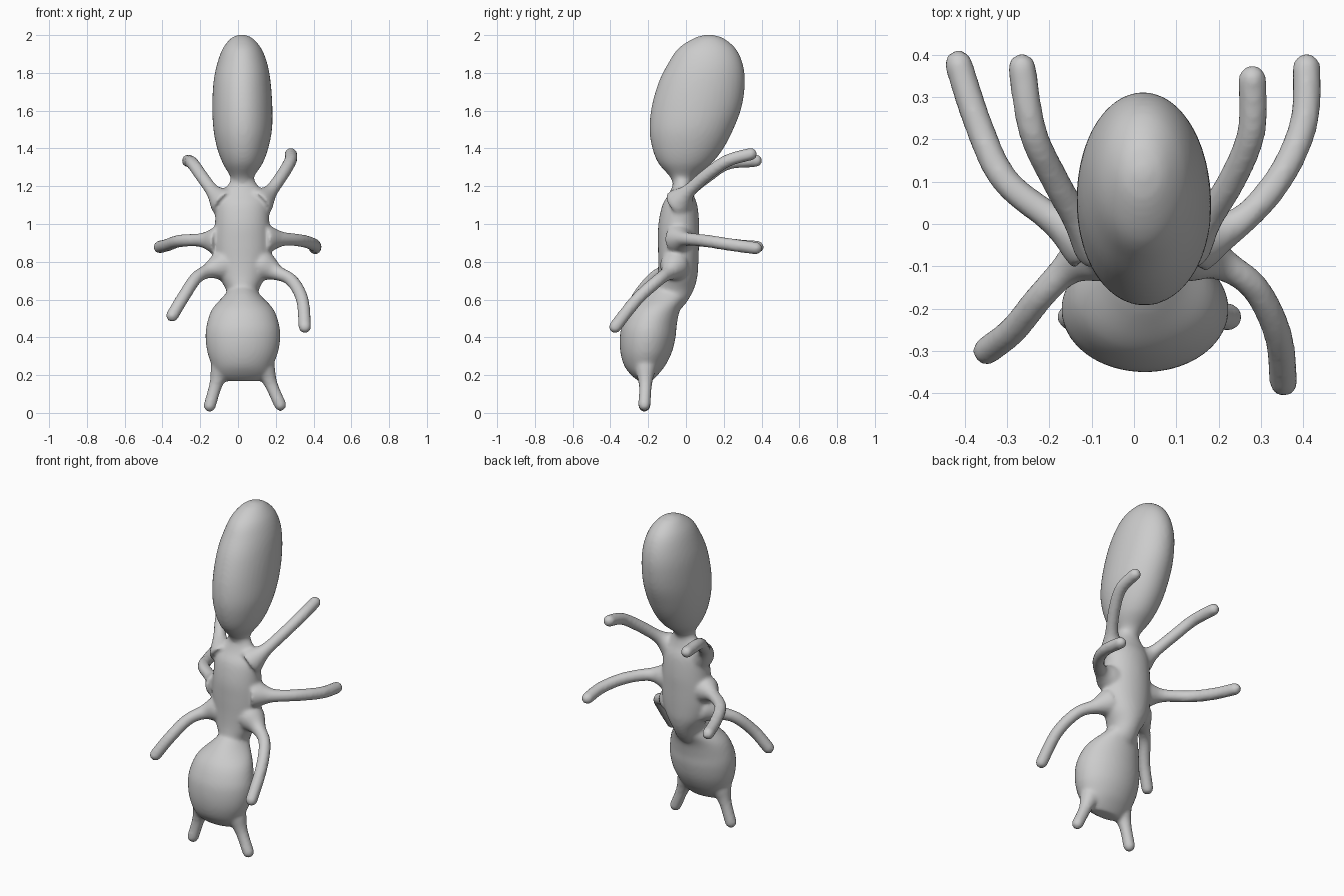
import bpy, bmesh, math
from mathutils import Vector

if "Cube" in bpy.data.objects:
    bpy.data.objects.remove(bpy.data.objects["Cube"])

bm = bmesh.new()


def spline(rows, n):
    """Catmull-Rom through rows of numbers."""
    out = []
    for i in range(len(rows) - 1):
        a, b, c, d = (rows[max(0, min(len(rows) - 1, k))] for k in (i - 1, i, i + 1, i + 2))
        for s in range(n):
            t = s / n
            out.append([0.5 * (2 * q + (r - p) * t + (2 * p - 5 * q + 4 * r - s2) * t * t
                               + (3 * q - p - 3 * r + s2) * t ** 3)
                        for p, q, r, s2 in zip(a, b, c, d)])
    return out + [list(rows[-1])]


def loft(rings):
    """Closed skin over a list of point rings."""
    vs = [[bm.verts.new(p) for p in ring] for ring in rings]
    n = len(vs[0])
    faces = [bm.faces.new((a[i], a[(i + 1) % n], b[(i + 1) % n], b[i]))
             for a, b in zip(vs, vs[1:]) for i in range(n)]
    faces += [bm.faces.new(vs[0]), bm.faces.new(vs[-1])]
    bmesh.ops.recalc_face_normals(bm, faces=faces)


def segment(rows):
    """Body segment from slices: z, x min, x max, y min, y max."""
    rings = []
    for z, x0, x1, y0, y1 in spline(rows, 5):
        rings.append([((x0 + x1) / 2 + (x1 - x0) / 2 * math.cos(k * math.tau / 40),
                       (y0 + y1) / 2 + (y1 - y0) / 2 * math.sin(k * math.tau / 40), z)
                      for k in range(40)])
    loft(rings)


def limb(path, r=0.034, flare=0.045):
    """Round tube, flared where it leaves the body, rounded at the tip."""
    pts = [Vector(p) for p in spline(path, 8)]
    dist, rings, n = 0, [], len(pts)
    for i, p in enumerate(pts):
        if i:
            dist += (p - pts[i - 1]).length
        d = (pts[min(i + 1, n - 1)] - pts[max(i - 1, 0)]).normalized()
        u = d.cross(Vector((0.3, -0.5, 0.8))).normalized()
        v = d.cross(u)
        rad = r + flare * math.exp(-(dist / 0.07) ** 2)
        rings.append([p + rad * (u * math.cos(k * math.tau / 16) + v * math.sin(k * math.tau / 16))
                      for k in range(16)])
    # dome over the tip
    for a in (20, 40, 60, 80):
        a = math.radians(a)
        rings.append([pts[-1] + d * r * math.sin(a) + (q - pts[-1]) * math.cos(a) for q in rings[n - 1]])
    loft(rings)


# abdomen
segment([(2.003, .01, .03, .11, .13), (1.985, -.035, .075, .045, .195), (1.93, -.08, .123, -.04, .262),
         (1.85, -.11, .155, -.095, .3), (1.75, -.13, .173, -.145, .312), (1.62, -.136, .182, -.182, .295),
         (1.5, -.13, .18, -.193, .25), (1.4, -.11, .16, -.178, .198), (1.32, -.08, .13, -.145, .135),
         (1.25, -.04, .085, -.085, .05), (1.2, -.03, .08, -.065, .025)])
# thorax
segment([(1.25, -.035, .08, -.075, .035), (1.21, -.05, .1, -.07, .028), (1.16, -.095, .135, -.09, .038),
         (1.1, -.116, .16, -.125, .06), (1.0, -.122, .167, -.146, .07), (.9, -.127, .172, -.148, .069),
         (.8, -.12, .167, -.147, .066), (.72, -.1, .145, -.15, .06), (.65, -.063, .11, -.16, .04),
         (.58, -.05, .1, -.17, 0), (.54, -.04, .08, -.17, -.04)])
# head
segment([(.66, -.045, .09, -.17, .02), (.62, -.075, .122, -.225, .01), (.55, -.137, .187, -.297, -.03),
         (.47, -.165, .217, -.337, -.048), (.4, -.172, .224, -.35, -.055), (.32, -.162, .212, -.347, -.075),
         (.25, -.138, .183, -.327, -.11), (.2, -.112, .157, -.29, -.15), (.168, -.07, .115, -.25, -.18)])

# rear legs
limb([(-.07, -.04, 1.11), (-.13, .01, 1.17), (-.19, .11, 1.25), (-.24, .22, 1.32), (-.265, .37, 1.335)])
limb([(.11, -.04, 1.11), (.17, .01, 1.17), (.235, .11, 1.26), (.278, .22, 1.335), (.28, .343, 1.37)])
# middle legs
limb([(-.1, -.04, .91), (-.21, .025, .915), (-.31, .11, .91), (-.37, .24, .89), (-.415, .378, .878)])
limb([(.14, -.04, .92), (.25, .005, .92), (.345, .11, .91), (.402, .24, .89), (.408, .37, .872)])
# front legs
limb([(-.08, -.06, .78), (-.15, -.1, .755), (-.22, -.17, .715), (-.285, -.25, .62), (-.348, -.3, .515)])
limb([(.13, -.06, .78), (.2, -.09, .745), (.285, -.15, .7), (.34, -.26, .6), (.354, -.375, .455)])
# antennae
limb([(-.085, -.215, .25), (-.12, -.215, .14), (-.15, -.22, .037)], .033, .025)
limb([(.135, -.215, .25), (.18, -.215, .14), (.224, -.22, .042)], .033, .025)

mesh = bpy.data.meshes.new("ant")
bm.to_mesh(mesh)
bm.free()
ant = bpy.data.objects.new("ant", mesh)
bpy.context.collection.objects.link(ant)
bpy.context.view_layer.objects.active = ant
ant.select_set(True)

# fuse the parts into one soft skin
remesh = ant.modifiers.new("fuse", 'REMESH')
remesh.mode = 'VOXEL'
remesh.voxel_size = 0.01
soften = ant.modifiers.new("soften", 'SMOOTH')
soften.factor = 0.5
soften.iterations = 8
for name in ("fuse", "soften"):
    bpy.ops.object.modifier_apply(modifier=name)
bpy.ops.object.shade_smooth()
